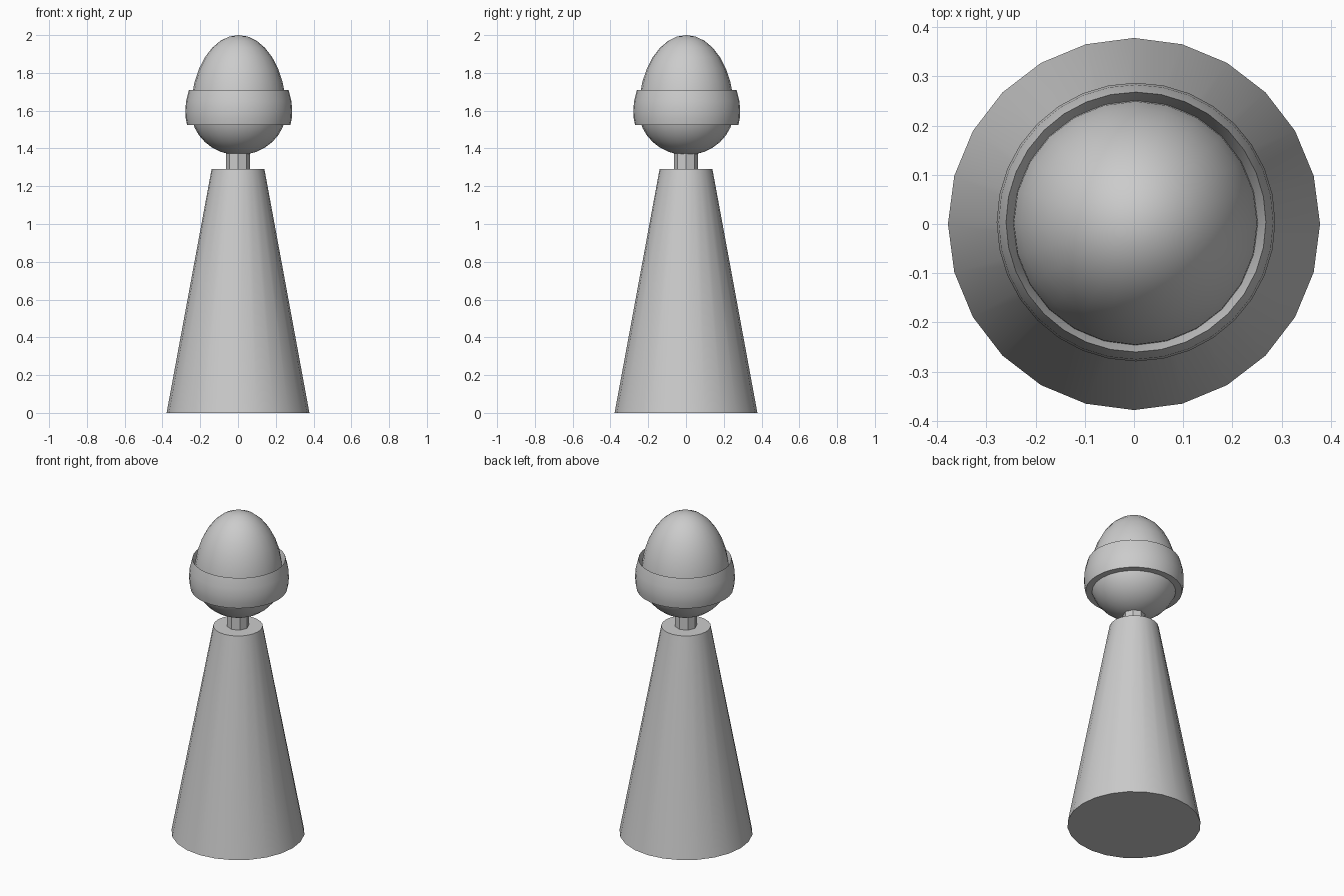
import bpy, math

if "Cube" in bpy.data.objects:
    bpy.data.objects.remove(bpy.data.objects["Cube"])

grey = bpy.data.materials.new("plain grey")
grey.diffuse_color = (0.6, 0.6, 0.6, 1)
grey.use_nodes = True
grey.node_tree.nodes["Principled BSDF"].inputs["Base Color"].default_value = grey.diffuse_color


def lathe(name, profile, sides, closed=False, centre=(0, 0)):
    """Revolve (radius, z) points, listed bottom to top on the outside."""
    verts, rows = [], []
    for r, z in profile:
        n = 1 if r < 1e-5 else sides
        rows.append([len(verts) + i for i in range(n)])
        for i in range(n):
            a = math.tau * i / sides
            verts.append((centre[0] + r * math.cos(a), centre[1] + r * math.sin(a), z))
    faces = []
    pairs = list(zip(rows, rows[1:]))
    if closed:
        pairs.append((rows[-1], rows[0]))
    for lo, hi in pairs:
        for i in range(sides):
            j = (i + 1) % sides
            if len(lo) == 1:
                faces.append((lo[0], hi[j], hi[i]))
            elif len(hi) == 1:
                faces.append((lo[i], lo[j], hi[0]))
            else:
                faces.append((lo[i], lo[j], hi[j], hi[i]))
    if not closed:
        if len(rows[0]) > 1:
            faces.append(tuple(reversed(rows[0])))
        if len(rows[-1]) > 1:
            faces.append(tuple(rows[-1]))
    mesh = bpy.data.meshes.new(name)
    mesh.from_pydata(verts, [], faces)
    mesh.materials.append(grey)
    obj = bpy.data.objects.new(name, mesh)
    bpy.context.collection.objects.link(obj)
    bpy.ops.object.select_all(action='DESELECT')
    obj.select_set(True)
    bpy.context.view_layer.objects.active = obj
    bpy.ops.object.shade_smooth_by_angle(angle=math.radians(30))
    return obj


# Tapered body and short octagonal neck
lathe("body", [(0.378, 0), (0.14, 1.29)], 24)
lathe("neck", [(0.063, 1.27), (0.063, 1.40)], 8)

# Egg-shaped head: short lower half, tall upper half
egg = []
for k in range(17):
    t = -math.pi / 2 + math.pi * k / 16
    height = 0.235 if t < 0 else 0.40
    egg.append((0.252 * math.cos(t), 1.60 + height * math.sin(t)))
lathe("head", egg, 24, centre=(0.003, 0.002))

# Bulging band with a thin top rim and a flat underside
lathe("head_band", [(0.232, 1.525), (0.274, 1.525), (0.281, 1.56), (0.283, 1.60),
                    (0.279, 1.65), (0.264, 1.71), (0.243, 1.64)],
      32, closed=True, centre=(0.004, 0.004))
